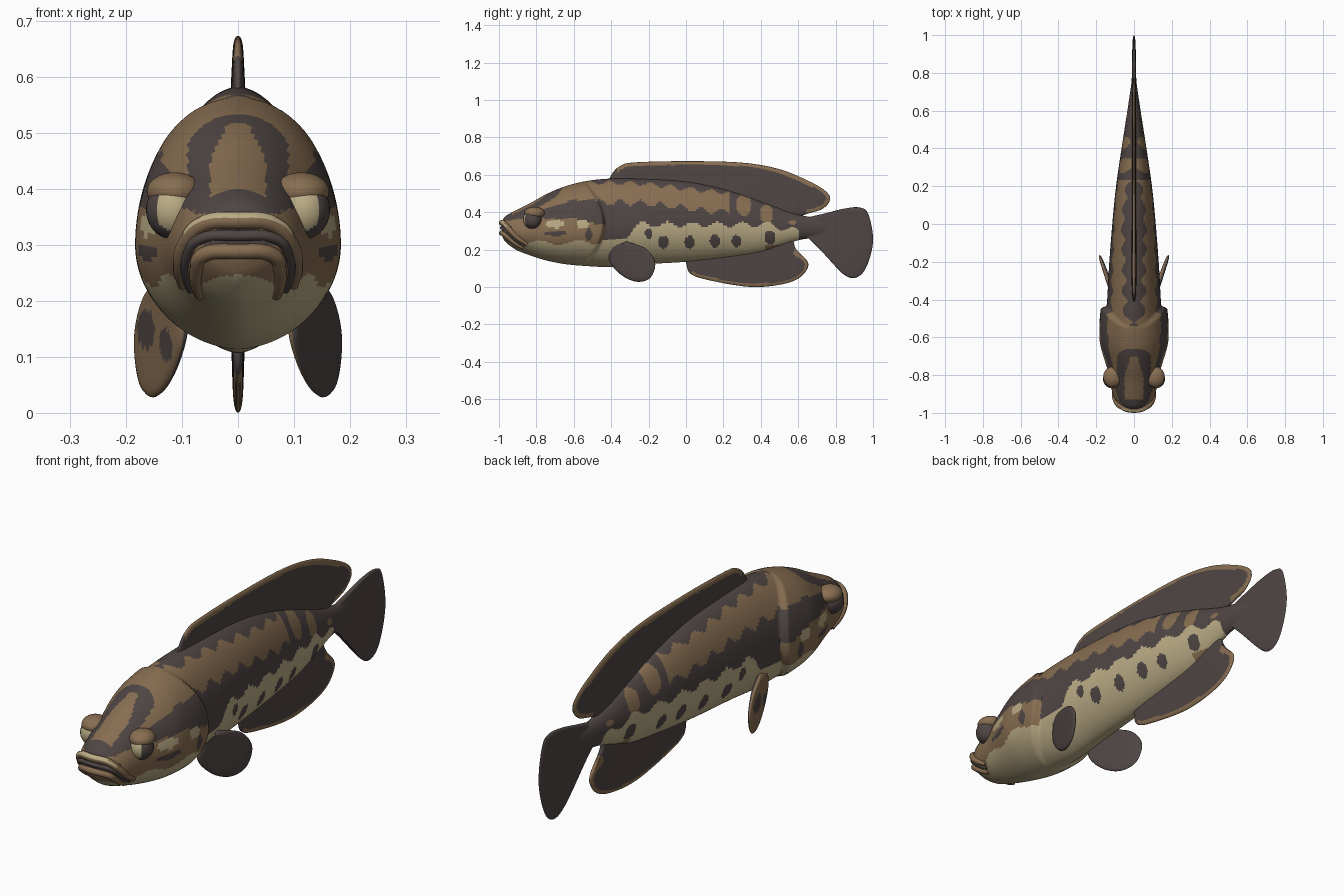
import bpy, bmesh, math
from mathutils import Vector

if "Cube" in bpy.data.objects:
    bpy.data.objects.remove(bpy.data.objects["Cube"])

def material(name, rgb):
    m = bpy.data.materials.new(name)
    m.diffuse_color = (*rgb, 1)
    m.use_nodes = True
    m.node_tree.nodes["Principled BSDF"].inputs["Base Color"].default_value = m.diffuse_color
    return m

DARK, TAN, PALE = 0, 1, 2
MATS = [material("dark brown", (0.078, 0.061, 0.058)),
        material("tan brown", (0.245, 0.155, 0.083)),
        material("pale cream", (0.49, 0.41, 0.235))]

def finish(name, bm, rule, angle=50):
    """Turn a bmesh into a smooth object, coloured by rule(centre, normal)."""
    bmesh.ops.remove_doubles(bm, verts=bm.verts, dist=1e-5)
    bmesh.ops.recalc_face_normals(bm, faces=bm.faces)
    bm.normal_update()
    for f in bm.faces:
        f.material_index = rule(f.calc_center_median(), f.normal)
    me = bpy.data.meshes.new(name)
    bm.to_mesh(me)
    bm.free()
    for m in MATS:
        me.materials.append(m)
    ob = bpy.data.objects.new(name, me)
    bpy.context.collection.objects.link(ob)
    bpy.ops.object.select_all(action='DESELECT')
    bpy.context.view_layer.objects.active = ob
    ob.select_set(True)
    bpy.ops.object.shade_smooth_by_angle(angle=math.radians(angle))
    return ob

def smooth(t):
    t = max(0, min(1, t))
    return t * t * (3 - 2 * t)

def lerp_table(tab, y):
    """Smooth (Hermite) lookup of table rows keyed by their first number."""
    y = max(tab[0][0], min(tab[-1][0], y))
    i = next(k for k in range(len(tab) - 1) if y <= tab[k + 1][0])
    def slope(k, c):
        a, b = tab[max(k - 1, 0)], tab[min(k + 1, len(tab) - 1)]
        return (b[c] - a[c]) / (b[0] - a[0])
    p, q = tab[i], tab[i + 1]
    h = q[0] - p[0]
    t = (y - p[0]) / h
    return [p[c] * (2*t**3 - 3*t*t + 1) + q[c] * (3*t*t - 2*t**3)
            + h * (slope(i, c) * (t**3 - 2*t*t + t) + slope(i + 1, c) * (t**3 - t*t))
            for c in range(1, len(p))]

# body stations: y, top, bottom, half width, height of widest point
BODY = [(-.985, .350, .275, .045, .31), (-.97, .374, .247, .070, .305), (-.94, .394, .22, .094, .30),
        (-.90, .415, .195, .112, .295), (-.83, .45, .168, .128, .295), (-.75, .495, .143, .142, .295),
        (-.65, .537, .123, .151, .30), (-.53, .567, .112, .153, .30), (-.40, .58, .107, .142, .31),
        (-.25, .58, .12, .134, .32), (0, .565, .135, .115, .33), (.2, .525, .155, .095, .33),
        (.4, .46, .185, .066, .32), (.6, .388, .25, .035, .32), (.7, .37, .265, .02, .318),
        (.8, .36, .28, .006, .318)]

def gill_edge(z):
    return -.43 - 2.2 * (z - .34) ** 2

def half_width(y, z):
    top, bot, w, mid = lerp_table(BODY, y)
    t, p = ((z - mid) / (top - mid), 1.1) if z > mid else ((mid - z) / (mid - bot), 1.25)
    c = math.sqrt(max(0, 1 - t * t))
    bulge = .03 * smooth((y + .8) / .2) * (1 - smooth((y - gill_edge(z) + .018) / .018))
    return w * c ** p + bulge * c ** .7

SPOTS = [(-.20, .285, .024), (-.12, .24, .033), (.02, .24, .033), (.155, .245, .033),
         (.27, .245, .031), (.45, .265, .035)]

def ellipse(y, z, cy, cz, ry, rz):
    return ((y - cy) / ry) ** 2 + ((z - cz) / rz) ** 2 < 1

def body_colour(c, n):
    x, y, z = abs(c.x), c.y, c.z
    if y < gill_edge(z):                                   # head
        if z < .237 + .012 * math.sin(y * 30):
            return PALE
        if y < -.93:                                       # snout bands
            return DARK if z > .355 or .30 < z < .325 else TAN
        crown = .02 + .03 * smooth((-.7 - y) / .12) if y < -.70 else 0
        if z > .36 and y < -.66 and crown < x < .085 * smooth((-.63 - y) / .07) + .005:
            return DARK                                    # horseshoe on the crown
        up, low = .415 + .05 * smooth((y + .78) / .2), .365 - .03 * smooth((y + .6) / .15)
        if low < z < up and x > .06:
            return DARK                                    # stripe through the eye
        if ellipse(y, z, -.70, .338, .05, .022) or ellipse(y, z, -.55, .338, .035, .026):
            return PALE
        if ellipse(y, z, -.70, .288, .06, .015) or ellipse(y, z, -.52, .28, .02, .03):
            return DARK
        return TAN
    if any(ellipse(y, z, a, b, r * .85, r * 1.05) for a, b, r in SPOTS):
        return DARK
    pale_top = .335 + .014 * math.sin(y * 47) if y > -.25 else .255 + .08 * smooth((y + .33) / .08)
    if y < .6 and z < pale_top - .03 * smooth((y - .45) / .1):
        return TAN if y > .42 and z < .225 else PALE
    if y < .23:                                            # scalloped flank band
        mid = .505 - .05 * smooth((y + .35) / .6)
        wave = .016 * math.sin(y * 58)
        return TAN if mid - .052 - wave < z < mid + .052 + wave * .7 else DARK
    for cy, cz, ry, rz in ((.31, .44, .04, .06), (.43, .39, .034, .05), (.57, .345, .02, .014)):
        if ellipse(y, z, cy, cz, ry, rz):
            return TAN
    return DARK

# body: lofted rings
bm = bmesh.new()
NY, NA, rings = 270, 112, []
for j in range(NY + 1):
    u = j / NY
    y = -.985 + 1.785 * (u + .35 * u * u) / 1.35
    top, bot, w, mid = lerp_table(BODY, y)
    ring = []
    for k in range(NA):
        a = 2 * math.pi * k / NA
        s = math.sin(a)
        z = mid + s * ((top - mid) if s > 0 else (mid - bot))
        x = 0 if abs(math.cos(a)) < 1e-6 else math.copysign(half_width(y, z), math.cos(a))
        ring.append(bm.verts.new((x, y, z)))
    rings.append(ring)
for r0, r1 in zip(rings, rings[1:]):
    for k in range(NA):
        bm.faces.new((r0[k], r0[(k + 1) % NA], r1[(k + 1) % NA], r1[k]))
bm.faces.new(rings[0])
bm.faces.new(rings[-1])
finish("body", bm, body_colour)

def resample(pts, n):
    """Evenly spaced points along a Catmull-Rom spline through 2D points."""
    P = [Vector(p) for p in pts]
    P = [2 * P[0] - P[1]] + P + [2 * P[-1] - P[-2]]
    dense = []
    for a, b, c, d in zip(P, P[1:], P[2:], P[3:]):
        for i in range(16):
            t = i / 16
            dense.append(.5 * (2*b + (c - a)*t + (2*a - 5*b + 4*c - d)*t*t + (3*b - a - 3*c + d)*t**3))
    dense.append(P[-2])
    L = [0]
    for a, b in zip(dense, dense[1:]):
        L.append(L[-1] + (b - a).length)
    out, k = [], 0
    for i in range(n + 1):
        s = L[-1] * i / n
        while k < len(L) - 2 and L[k + 1] < s:
            k += 1
        out.append(dense[k].lerp(dense[k + 1], min(1, (s - L[k]) / max(1e-9, L[k + 1] - L[k]))))
    return out

def fin(name, base, outer, thick, rule, plane=lambda y: 0, n=120, rows=18):
    """Thin lens-shaped fin spanning a base line and an outer edge (y, z)."""
    A, B = resample(base, n), resample(outer, n)
    bm = bmesh.new()
    for side in (-1, 1):
        grid = []
        for i in range(n + 1):
            e = math.sqrt(max(0, 1 - abs(2 * i / n - 1) ** 10))
            col = []
            for j in range(rows + 1):
                s = 1 - (1 - j / rows) ** 1.5
                p = A[i].lerp(B[i], s)
                th = thick * e * (1 - .4 * s) * math.sqrt(max(0, 1 - s ** 12))
                col.append(bm.verts.new((plane(p.x) + side * th, p.x, p.y)))
            grid.append(col)
        for g, h in zip(grid, grid[1:]):
            for j in range(rows):
                bm.faces.new((g[j], h[j], h[j + 1], g[j + 1]))
    return finish(name, bm, lambda c, nr: rule(c, nr, B), 80)

def rimmed(lo, hi, width):
    def rule(c, n, edge):
        p = Vector((c.y, c.z))
        return TAN if lo < c.y < hi and min((p - q).length for q in edge) < width else DARK
    return rule

fin("dorsal_fin", [(-.42, .56), (-.2, .56), (0, .545), (.2, .505), (.4, .44), (.6, .375)],
    [(-.41, .58), (-.385, .62), (-.35, .648), (-.28, .666), (0, .673), (.3, .665), (.5, .63), (.66, .565),
     (.75, .51), (.77, .465), (.73, .418), (.66, .395)], .014, rimmed(-.37, .765, .02))
fin("anal_fin", [(0, .16), (.2, .18), (.4, .21), (.57, .26)],
    [(0, .13), (.025, .07), (.13, .035), (.34, .001), (.5, .012), (.6, .045), (.65, .10), (.645, .145),
     (.59, .185)], .014, rimmed(.03, .66, .018))
fin("tail_fin", [(.64, .36), (.64, .32), (.64, .27)],
    [(.66, .375), (.74, .393), (.85, .42), (.93, .425), (.975, .39), (1.0, .25), (.97, .12), (.92, .055),
     (.85, .062), (.74, .175), (.66, .262)], .014, lambda c, n, e: DARK)

# pectoral fins: dark outside, mottled tan inside
for side, label in ((1, "right"), (-1, "left")):
    def pectoral(c, n, e, side=side):
        if n.x * side > 0:
            return DARK
        return DARK if ellipse(c.y, c.z, -.25, .15, .05, .035) or ellipse(c.y, c.z, -.35, .12, .03, .03) else TAN
    fin(label + "_pectoral_fin", [(-.39, .21), (-.37, .225), (-.34, .235)],
        [(-.41, .205), (-.405, .13), (-.34, .06), (-.26, .028), (-.19, .05), (-.165, .13), (-.215, .205),
         (-.32, .245)], .016, pectoral, lambda y, s=side: s * (.10 + .35 * (y + .40)), 64, 14)

# eyes and brows
def ball(name, centre, radii, rule):
    bm = bmesh.new()
    bmesh.ops.create_uvsphere(bm, u_segments=40, v_segments=28, radius=1)
    for v in bm.verts:
        v.co = Vector(centre) + Vector([a * b for a, b in zip(v.co, radii)])
    finish(name, bm, rule)

for s, label in ((1, "right"), (-1, "left")):
    ball(label + "_eye", (s * .117, -.82, .362), (.047, .05, .052),
         lambda c, n, s=s: PALE if n.y < -.72 and n.x * s < .62 else DARK)
    ball(label + "_brow", (s * .113, -.81, .395), (.05, .055, .034), lambda c, n: TAN)

# lips: tubes hugging the snout
def lip(name, front, path, radius, colour):
    right = [(half_width(y, z), y, z) for y, z in path]
    pts = [(-x, y, z) for x, y, z in reversed(right)] + [(0, *front)] + right
    pts = [Vector(p) for p in pts]
    cu = bpy.data.curves.new(name, 'CURVE')
    cu.dimensions = '3D'
    cu.bevel_depth = radius
    cu.bevel_resolution = 4
    cu.use_fill_caps = True
    sp = cu.splines.new('BEZIER')
    sp.bezier_points.add(len(pts) - 1)
    for i, (b, p) in enumerate(zip(sp.bezier_points, pts)):
        b.co = p
        b.handle_left_type = b.handle_right_type = 'AUTO'
        b.radius = .6 + .4 * math.sin(math.pi * i / (len(pts) - 1))
    tmp = bpy.data.objects.new(name + "_path", cu)
    bpy.context.collection.objects.link(tmp)
    bm = bmesh.new()
    me = bpy.data.meshes.new_from_object(tmp.evaluated_get(bpy.context.evaluated_depsgraph_get()))
    bm.from_mesh(me)
    bpy.data.objects.remove(tmp)
    finish(name, bm, lambda c, n: colour(n))

lip("upper_lip", (-.984, .343), [(-.968, .335), (-.94, .302), (-.90, .262), (-.85, .228)], .016,
    lambda n: PALE if n.z > .2 and n.y < -.3 else TAN)
lip("mouth_gap", (-.984, .316), [(-.968, .308), (-.94, .28), (-.90, .245), (-.86, .218)], .010, lambda n: DARK)
lip("lower_lip", (-.986, .288), [(-.968, .28), (-.94, .255), (-.90, .225), (-.87, .208)], .014, lambda n: TAN)
